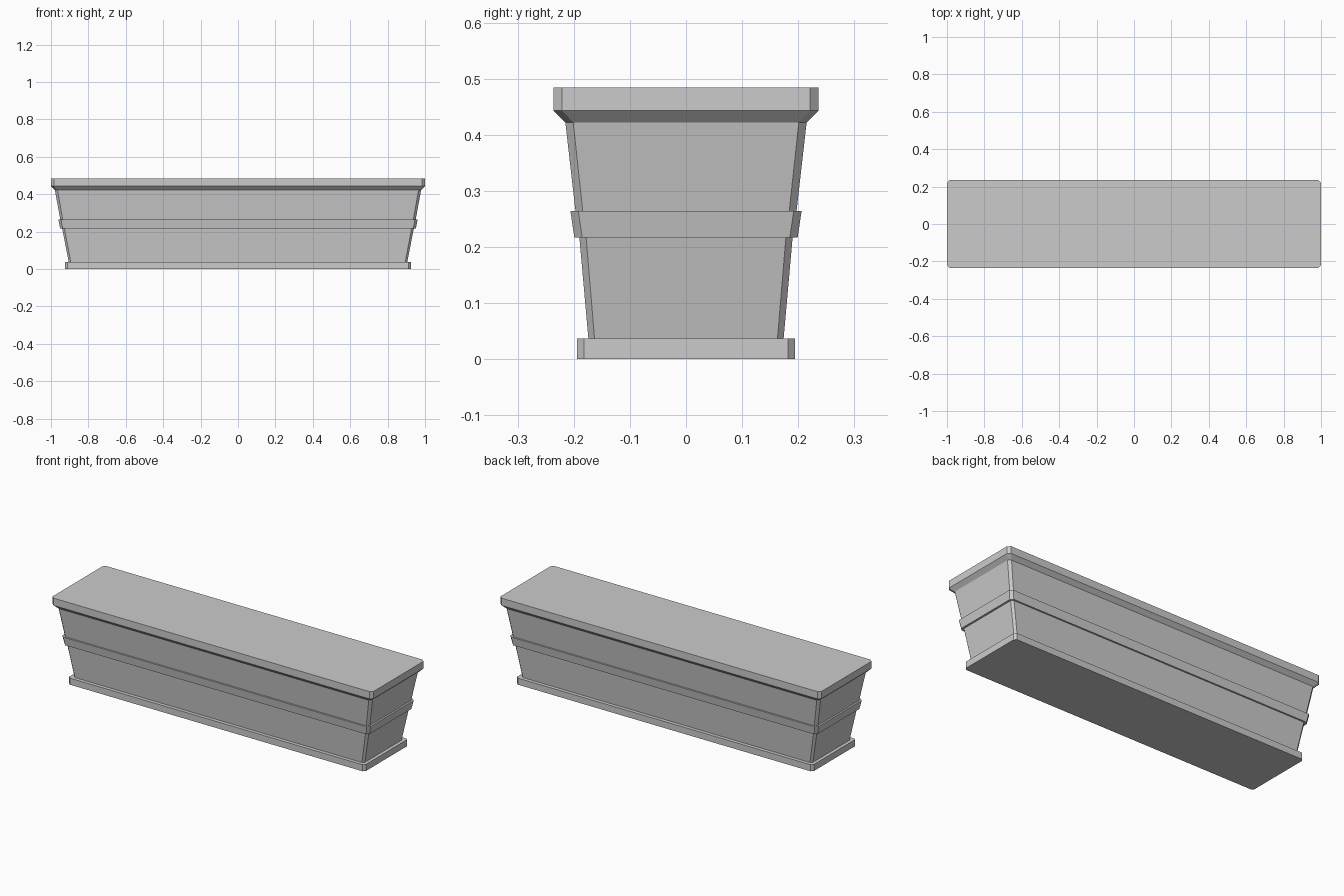
import bpy
import bmesh

cube = bpy.data.objects.get("Cube")
if cube:
    bpy.data.objects.remove(cube, do_unlink=True)

grey = bpy.data.materials.new("stone_grey")
grey.use_nodes = True
colour = (0.6, 0.6, 0.6, 1)
grey.diffuse_color = colour
grey.node_tree.nodes["Principled BSDF"].inputs["Base Color"].default_value = colour


def tier(name, sections):
    """Loft chamfered rectangles given as (half length, half depth, chamfer, height)."""
    bm = bmesh.new()
    rings = []
    for hx, hy, c, z in sections:
        outline = [(hx, hy - c), (hx - c, hy), (c - hx, hy), (-hx, hy - c),
                   (-hx, c - hy), (c - hx, -hy), (hx - c, -hy), (hx, c - hy)]
        rings.append([bm.verts.new((x, y, z)) for x, y in outline])
    for low, high in zip(rings, rings[1:]):
        for i in range(8):
            j = (i + 1) % 8
            bm.faces.new((low[i], low[j], high[j], high[i]))
    bm.faces.new(rings[0][::-1])
    bm.faces.new(rings[-1])
    mesh = bpy.data.meshes.new(name)
    bm.to_mesh(mesh)
    bm.free()
    mesh.materials.append(grey)
    bpy.context.collection.objects.link(bpy.data.objects.new(name, mesh))


# Plinth at the ground
tier("base_plinth", [(0.924, 0.194, 0.012, 0), (0.924, 0.194, 0.012, 0.037)])
# Flared walls below and above the band
tier("lower_body", [(0.905, 0.174, 0.011, 0.037), (0.94, 0.19, 0.012, 0.217)])
tier("middle_band", [(0.951, 0.199, 0.014, 0.217), (0.96, 0.206, 0.014, 0.264)])
tier("upper_body", [(0.95, 0.197, 0.013, 0.264), (0.979, 0.215, 0.014, 0.422)])
# Rim with a sloped underside and a flat closed top
tier("top_rim", [(0.979, 0.215, 0.014, 0.422), (1, 0.236, 0.015, 0.443),
                 (1, 0.236, 0.015, 0.484)])
